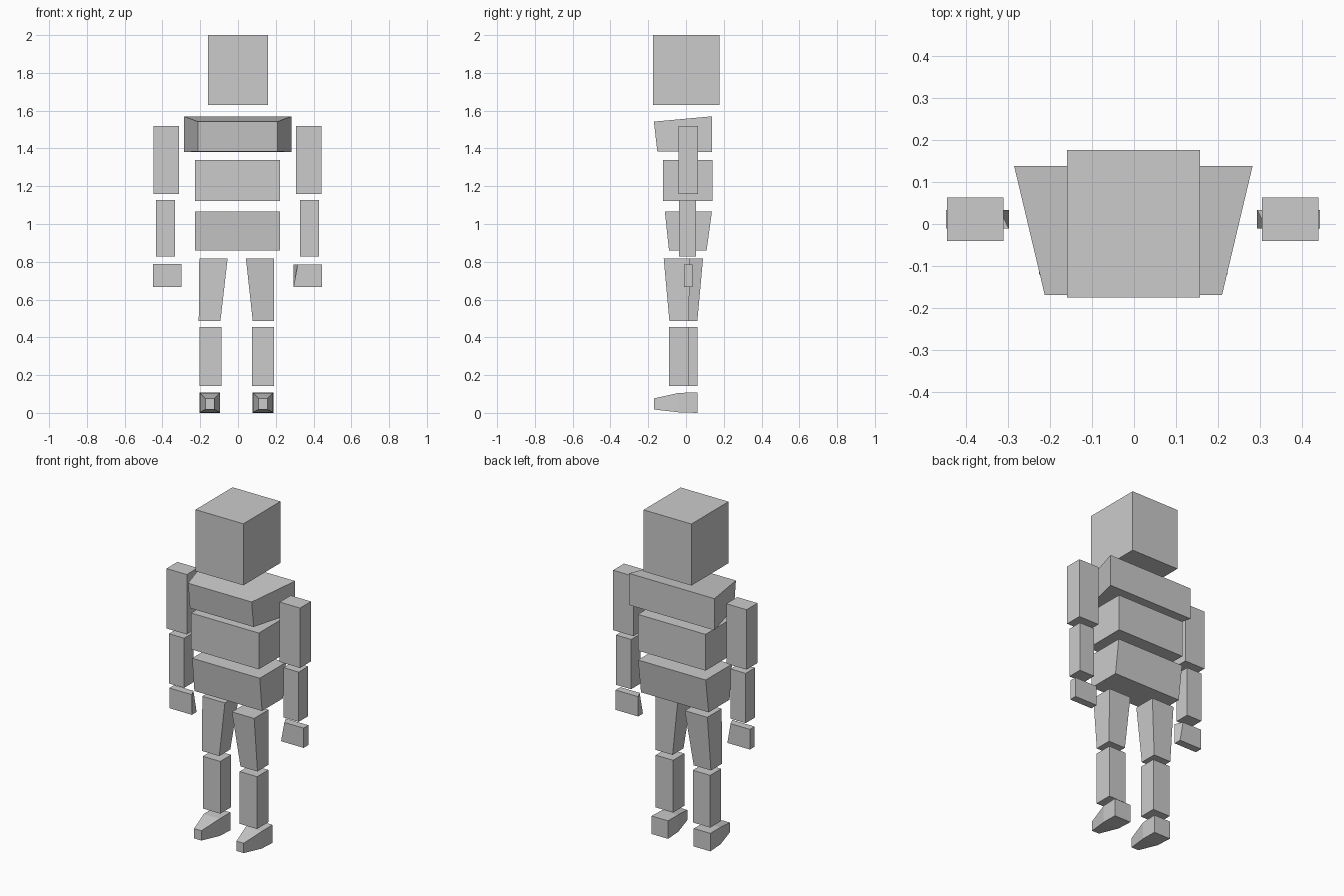
import bpy


def loft(name, sections, axis="z", tweaks=()):
    """Flat-faced solid through rectangles (pos, a0, a1, b0, b1) along axis z or y.
    Corner order per section: (a0,b0) (a1,b0) (a1,b1) (a0,b1)."""
    verts = []
    for p, a0, a1, b0, b1 in sections:
        for a, b in ((a0, b0), (a1, b0), (a1, b1), (a0, b1)):
            verts.append([a, b, p] if axis == "z" else [a, p, b])
    for i, k, value in tweaks:
        verts[i][k] = value
    n = len(sections)
    faces = [(3, 2, 1, 0), tuple(range(4 * n - 4, 4 * n))]
    for s in range(n - 1):
        for i in range(4):
            j = (i + 1) % 4
            faces.append((4 * s + i, 4 * s + j, 4 * s + 4 + j, 4 * s + 4 + i))
    if axis == "y":
        faces = [f[::-1] for f in faces]
    mesh = bpy.data.meshes.new(name)
    mesh.from_pydata(verts, [], faces)
    obj = bpy.data.objects.new(name, mesh)
    bpy.context.collection.objects.link(obj)
    return obj


def box(name, x0, x1, y0, y1, z0, z1, tweaks=()):
    return loft(name, [(z0, x0, x1, y0, y1), (z1, x0, x1, y0, y1)], "z", tweaks)


# Head
box("head", -0.16, 0.158, -0.175, 0.177, 1.63, 2.0)

# Chest widens to the back, its front lower edge set in
loft("chest", [(-0.17, -0.213, 0.21, 1.385, 1.542),
               (0.138, -0.286, 0.283, 1.38, 1.57)], "y",
     [(0, 1, -0.152), (1, 1, -0.152)])

# Waist and pelvis
box("waist", -0.227, 0.223, -0.121, 0.139, 1.122, 1.34)
loft("pelvis", [(0.86, -0.227, 0.223, -0.09, 0.109),
                (1.065, -0.227, 0.223, -0.112, 0.137)])

# Arms
for side, x in (("left", -0.447), ("right", 0.306)):
    box("upper_arm_" + side, x, x + 0.135, -0.041, 0.063, 1.158, 1.518)
for side, x in (("left", -0.434), ("right", 0.328)):
    box("forearm_" + side, x, x + 0.101, -0.036, 0.053, 0.829, 1.128)

# Hands, each with one upper inner corner pulled outward
box("hand_left", -0.449, -0.299, -0.011, 0.034, 0.667, 0.788, [(6, 0, -0.32)])
box("hand_right", 0.294, 0.444, -0.011, 0.034, 0.667, 0.786, [(4, 0, 0.316)])

# Legs, the right one set slightly forward
loft("thigh_left", [(0.487, -0.208, -0.093, -0.045, 0.06),
                    (0.817, -0.205, -0.055, -0.046, 0.09)])
loft("thigh_right", [(0.487, 0.078, 0.191, -0.088, 0.016),
                     (0.817, 0.042, 0.19, -0.118, 0.019)])
box("shin_left", -0.203, -0.087, -0.044, 0.06, 0.142, 0.456)
box("shin_right", 0.074, 0.19, -0.09, 0.017, 0.142, 0.456)

# Feet with tapered toes
for side, cx in (("left", -0.149), ("right", 0.132)):
    loft("foot_" + side, [(-0.169, cx - 0.024, cx + 0.024, 0.018, 0.077),
                          (-0.038, cx - 0.053, cx + 0.053, 0.003, 0.106),
                          (0.061, cx - 0.055, cx + 0.055, 0.0, 0.108)], "y")
